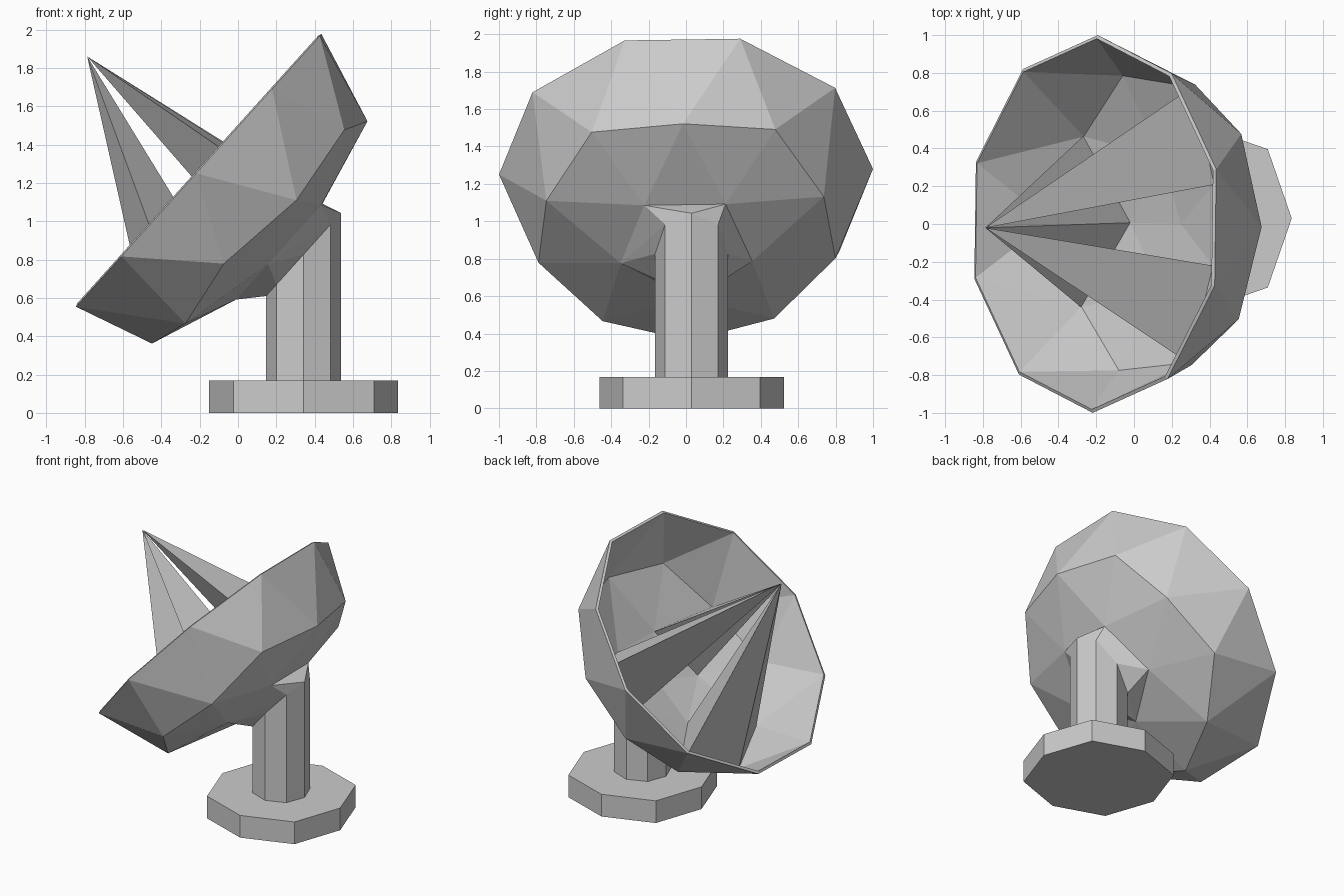
import bpy, bmesh, math
from mathutils import Vector

if "Cube" in bpy.data.objects:
    bpy.data.objects.remove(bpy.data.objects["Cube"])

# dish frame: centre, in-plane "up" direction and facing normal
CENTRE = Vector((-0.205, 0, 1.265))
U = Vector((0.669, 0, 0.743))
N = Vector((-0.743, 0, 0.669))
PX, PY = 0.342, 0.03                      # pedestal axis
POST_TOP_DEPTH = 0.70                     # slanted cut, parallel to the dish


def add_object(name, bm):
    bmesh.ops.recalc_face_normals(bm, faces=bm.faces[:])
    mesh = bpy.data.meshes.new(name)
    bm.to_mesh(mesh)
    bm.free()
    ob = bpy.data.objects.new(name, mesh)
    bpy.context.collection.objects.link(ob)
    return ob


def dish_point(r, deg, depth):
    a = math.radians(deg) - 0.02          # slight roll of the dish
    return CENTRE + U * (r * math.cos(a)) + Vector((0, r * math.sin(a), 0)) - N * depth


def from_parts(name, points, faces):
    bm = bmesh.new()
    vs = [bm.verts.new(p) for p in points]
    for f in faces:
        bm.faces.new([vs[i] for i in f])
    return add_object(name, bm)


def octagon(r_axis, r_diag):
    pts = []
    for i in range(8):
        r = r_diag if i % 2 else r_axis
        a = i * math.pi / 4
        pts.append((PX + r * math.cos(a), PY + r * math.sin(a)))
    return pts


def prism(name, bottom, top):
    n = len(bottom)
    faces = [list(range(n)), list(range(n, 2 * n))]
    faces += [(i, (i + 1) % n, n + (i + 1) % n, n + i) for i in range(n)]
    return from_parts(name, bottom + top, faces)


# dish: faceted bowl made of a ten-sided rim, a zigzag ring, a floor ring, a pole
def R(k): return dish_point(1.0, 18 + 72 * k, 0)
def S(k): return dish_point(1.0, 54 + 72 * k, 0)
def B(k): return dish_point(0.78, 72 * k, 0.483)
def A(k): return dish_point(0.835, 36 + 72 * k, 0.423)
def C(k): return dish_point(0.37, 36 + 72 * k, 0.596)


bm = bmesh.new()
rings = [[bm.verts.new(f(k)) for k in range(5)] for f in (R, S, B, A, C)]
r, s, b, a, c = rings
pole = bm.verts.new(dish_point(0, 0, 0.63))
for k in range(5):
    j = (k + 1) % 5
    for tri in ((r[k], s[k], a[k]), (s[k], r[j], b[j]), (r[k], a[k], b[k]),
                (s[k], b[j], a[k]), (b[k], a[k], c[k]), (a[k], b[j], c[k]),
                (b[j], c[j], c[k]), (c[k], c[j], pole)):
        bm.faces.new(tri)
dish = add_object("dish", bm)
# make sure the skin thickens towards the inside
mesh = dish.data
probe = mesh.polygons[0]
outward = probe.normal.dot(probe.center - CENTRE) > 0
solid = dish.modifiers.new("thickness", 'SOLIDIFY')
solid.thickness = 0.02
solid.offset = -1 if outward else 1

# feed supports: pyramids from dish facets to a shared focus point
FOCUS = Vector((-0.787, -0.02, 1.86))


def support(name, base):
    pts = [p.lerp(FOCUS, 0.006) for p in base] + [FOCUS]
    n = len(base)
    from_parts(name, pts, [(i, (i + 1) % n, n) for i in range(n)])


support("feed_support_left", [C(0), B(1), C(1)])
support("feed_support_right", [C(4), B(4), C(3)])
support("feed_support_lower", [C(2), B(2), A(2), B(3)])

# base plate
plate = octagon(0.493, 0.518)
prism("base_plate", [(x, y, 0) for x, y in plate], [(x, y, 0.168) for x, y in plate])


# post with slanted top
def cut_z(x):
    return CENTRE.z + (0.743 * (x - CENTRE.x) - POST_TOP_DEPTH) / 0.669


ring = octagon(0.195, 0.2)
post_top = [Vector((x, y, cut_z(x))) for x, y in ring]
prism("post", [(x, y, 0.168) for x, y in ring], post_top)

# mount joining the post to the dish floor
bm = bmesh.new()
floor = [bm.verts.new(C(k)) for k in range(5)]
for p in post_top:
    bm.verts.new(p)
bmesh.ops.convex_hull(bm, input=bm.verts[:])
caps = [f for f in bm.faces if all(v in floor for v in f.verts)]
bmesh.ops.delete(bm, geom=caps, context='FACES_ONLY')
add_object("dish_mount", bm)
